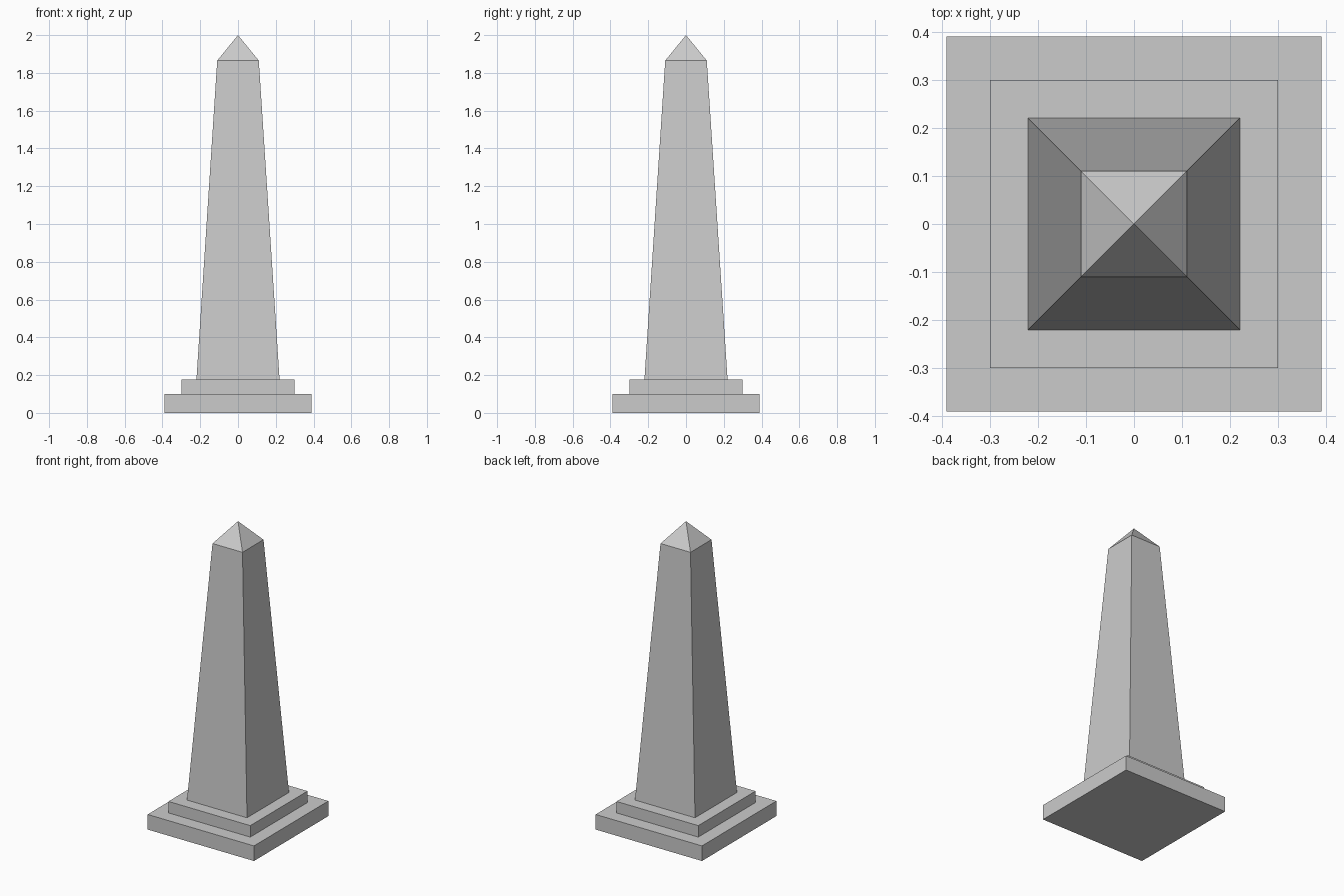
import bpy
import bmesh

if "Cube" in bpy.data.objects:
    bpy.data.objects.remove(bpy.data.objects["Cube"])


def square_tier(name, levels):
    """Stack square rings of (half_width, z); a zero half width makes an apex."""
    bm = bmesh.new()
    rings = []
    for h, z in levels:
        if h == 0:
            rings.append([bm.verts.new((0, 0, z))] * 4)
        else:
            rings.append([bm.verts.new((sx * h, sy * h, z))
                          for sx, sy in ((-1, -1), (1, -1), (1, 1), (-1, 1))])
    for low, high in zip(rings, rings[1:]):
        for i in range(4):
            j = (i + 1) % 4
            corners = [low[i], low[j], high[j], high[i]]
            bm.faces.new(list(dict.fromkeys(corners)))
    # Close the flat ends
    bm.faces.new(rings[0][::-1])
    if levels[-1][0] > 0:
        bm.faces.new(rings[-1])
    bmesh.ops.recalc_face_normals(bm, faces=bm.faces)
    mesh = bpy.data.meshes.new(name)
    bm.to_mesh(mesh)
    bm.free()
    obj = bpy.data.objects.new(name, mesh)
    bpy.context.collection.objects.link(obj)
    return obj


# Stepped plinth
square_tier("lower_step", [(0.39, 0), (0.39, 0.10)])
square_tier("upper_step", [(0.30, 0.10), (0.30, 0.176)])

# Tapered shaft with pyramid cap
square_tier("obelisk_shaft", [(0.22, 0.176), (0.11, 1.865), (0, 2.0)])
